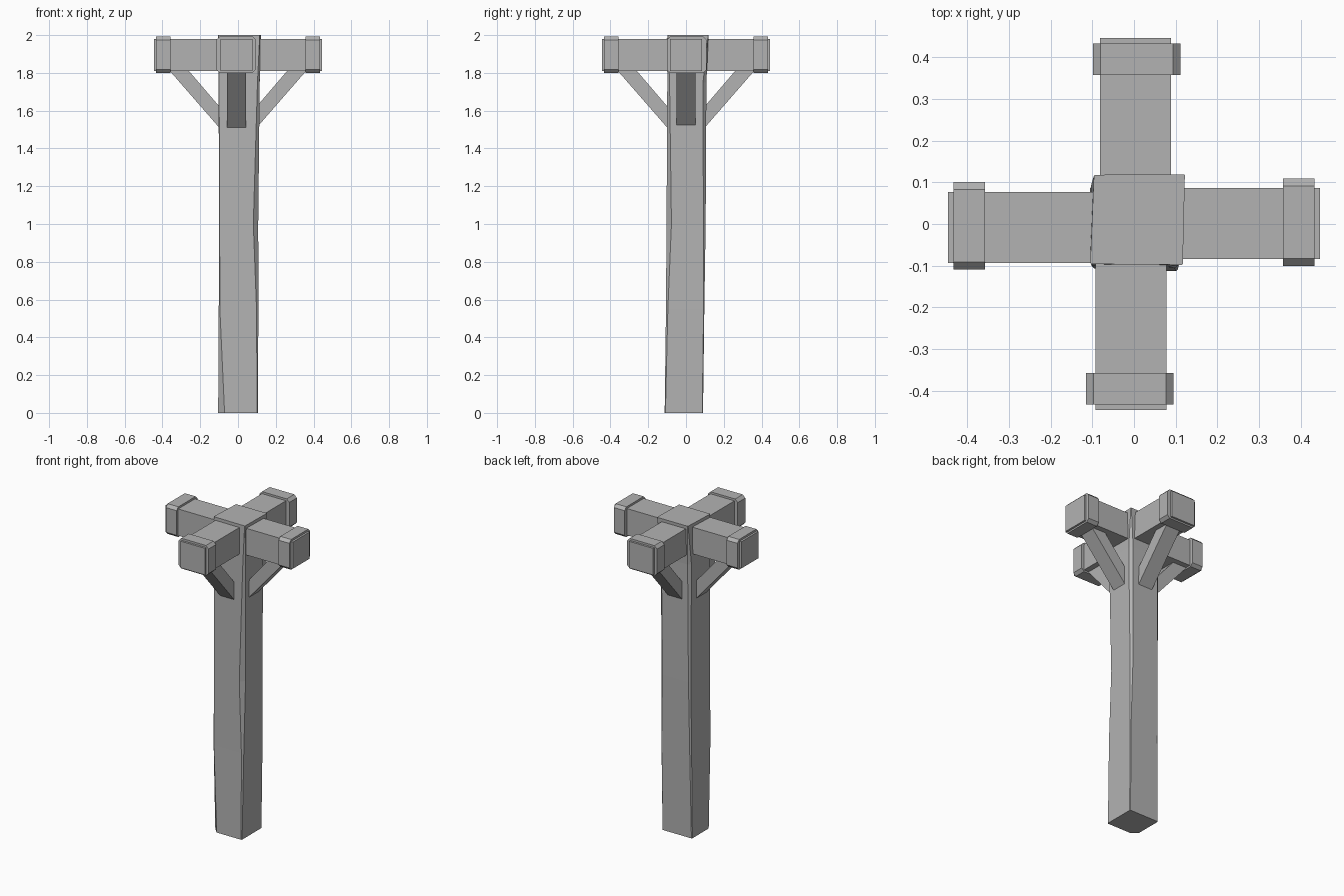
import bpy, bmesh
from math import pi
from mathutils import Matrix, Vector

cube = bpy.data.objects.get("Cube")
if cube:
    bpy.data.objects.remove(cube)

GREY = (0.45, 0.45, 0.45, 1)
wood = bpy.data.materials.new("plain grey")
wood.use_nodes = True
wood.diffuse_color = GREY
wood.node_tree.nodes["Principled BSDF"].inputs["Base Color"].default_value = GREY


def loft(name, rings, matrix=Matrix()):
    """Skin a list of matching point rings and cap both ends."""
    bm = bmesh.new()
    loops = [[bm.verts.new(matrix @ Vector(p)) for p in ring] for ring in rings]
    for a, b in zip(loops, loops[1:]):
        for i in range(len(a)):
            j = (i + 1) % len(a)
            bm.faces.new((a[i], a[j], b[j], b[i]))
    bm.faces.new(loops[0][::-1])
    bm.faces.new(loops[-1])
    bmesh.ops.recalc_face_normals(bm, faces=bm.faces)
    mesh = bpy.data.meshes.new(name)
    bm.to_mesh(mesh)
    bm.free()
    mesh.materials.append(wood)
    obj = bpy.data.objects.new(name, mesh)
    bpy.context.collection.objects.link(obj)
    return obj


def chamfered(corners, cuts):
    """Cut each corner of a four-sided outline by its own amount."""
    points = []
    for i, (corner, cut) in enumerate(zip(corners, cuts)):
        c = Vector(corner)
        for other in (corners[i - 1], corners[(i + 1) % 4]):
            points.append(c + (Vector(other) - c).normalized() * cut)
    return points


def rect(u0, u1, v0, v1):
    return [(u0, v0), (u1, v0), (u1, v1), (u0, v1)]


# Hewn post: outline and corner cuts change with height
sections = [
    (0.00, rect(-0.105, 0.105, -0.113, 0.090), (0.034, 0.004, 0.004, 0.004)),
    (0.55, rect(-0.102, 0.108, -0.106, 0.097), (0.006, 0.010, 0.004, 0.008)),
    (1.00, rect(-0.100, 0.107, -0.103, 0.104), (0.003, 0.026, 0.012, 0.010)),
    (1.75, rect(-0.103, 0.115, -0.099, 0.108), (0.003, 0.012, 0.018, 0.016)),
    (2.00, [(-0.105, -0.096), (0.117, -0.098), (0.122, 0.119), (-0.096, 0.118)],
     (0.002, 0.002, 0.002, 0.002)),
]
loft("post", [[(p.x, p.y, z) for p in chamfered(c, cuts)] for z, c, cuts in sections])

# Four arms, each with an end band and a diagonal brace
arms = [("left", 0, 0.001, 0.004), ("back", pi / 2, -0.004, -0.007),
        ("right", pi, 0.008, 0.004), ("front", -pi / 2, -0.007, -0.010)]
for side, angle, shift, band_shift in arms:
    turn = Matrix.Rotation(angle, 4, "Z")

    outline = rect(shift - 0.085, shift + 0.085, 1.81, 1.98)
    loft(side + "_arm", [[(x, y, z) for y, z in outline] for x in (0.05, 0.446)], turn)

    outline = chamfered(rect(band_shift - 0.105, band_shift + 0.105, 1.80, 1.993),
                        [0.018] * 4)
    loft(side + "_band", [[(x, p.x, p.y) for p in outline] for x in (0.357, 0.433)], turn)

    profile = [(0.365, 1.815), (0.08, 1.488), (0.08, 1.60), (0.264, 1.815)]
    loft(side + "_brace", [[(x, shift + y, z) for x, z in profile] for y in (-0.05, 0.05)],
         turn)
